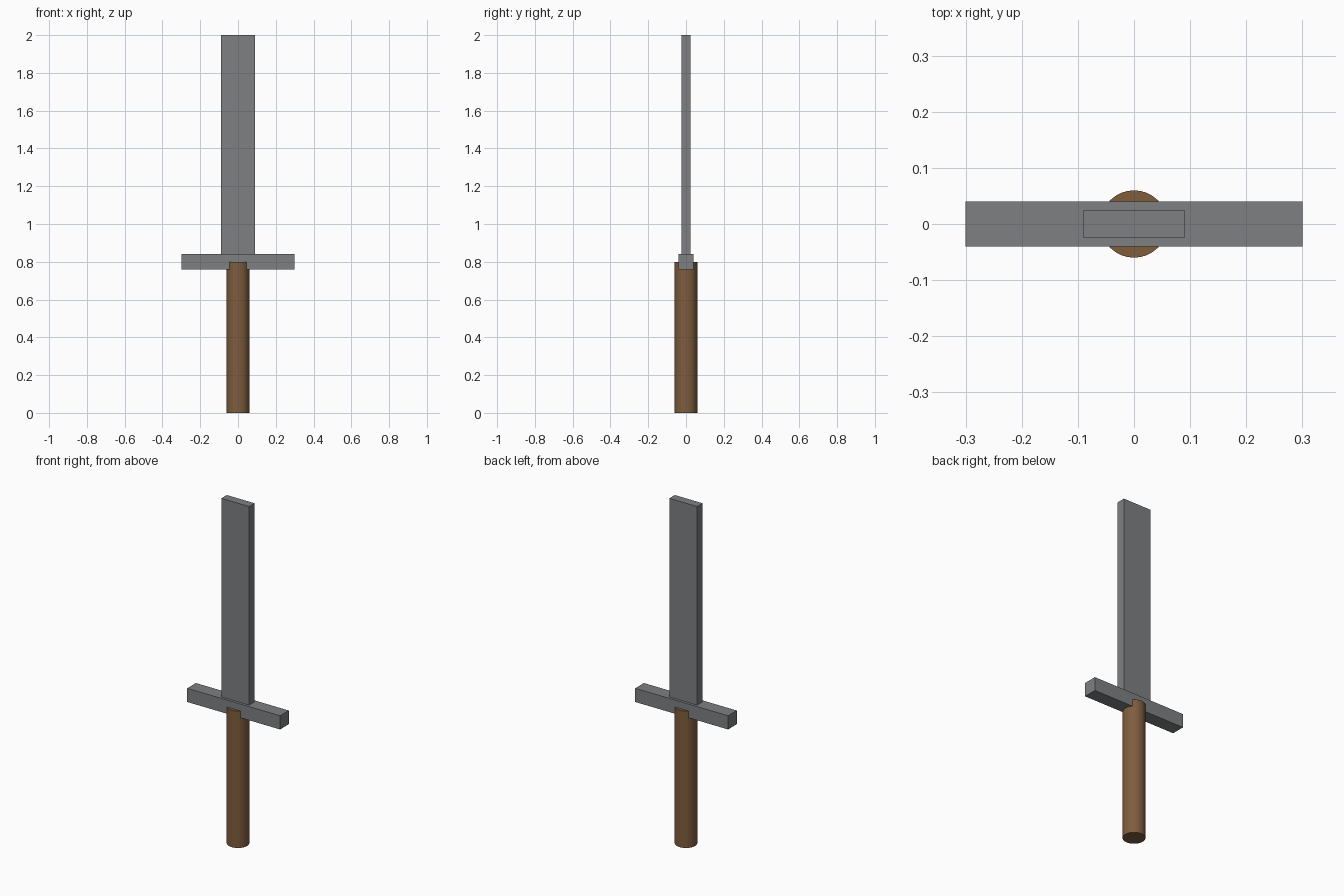
import bpy

if "Cube" in bpy.data.objects:
    bpy.data.objects.remove(bpy.data.objects["Cube"])


def material(name, rgb):
    m = bpy.data.materials.new(name)
    m.diffuse_color = (*rgb, 1.0)
    m.use_nodes = True
    m.node_tree.nodes["Principled BSDF"].inputs["Base Color"].default_value = m.diffuse_color
    return m


steel = material("steel grey", (0.21, 0.215, 0.22))
wood = material("brown wood", (0.21, 0.11, 0.048))


def box(name, size, z0, mat):
    bpy.ops.mesh.primitive_cube_add(size=1, location=(0, 0, z0 + size[2] / 2))
    ob = bpy.context.object
    ob.name = name
    ob.scale = size
    bpy.ops.object.transform_apply(location=False, rotation=False, scale=True)
    ob.data.materials.append(mat)
    return ob


# Round grip
bpy.ops.mesh.primitive_cylinder_add(vertices=32, radius=0.06, depth=0.8, location=(0, 0, 0.4))
grip = bpy.context.object
grip.name = "grip"
grip.data.materials.append(wood)

# Crossguard and blade
box("crossguard", (0.6, 0.08, 0.08), 0.76, steel)
box("blade", (0.18, 0.05, 1.2), 0.8, steel)
